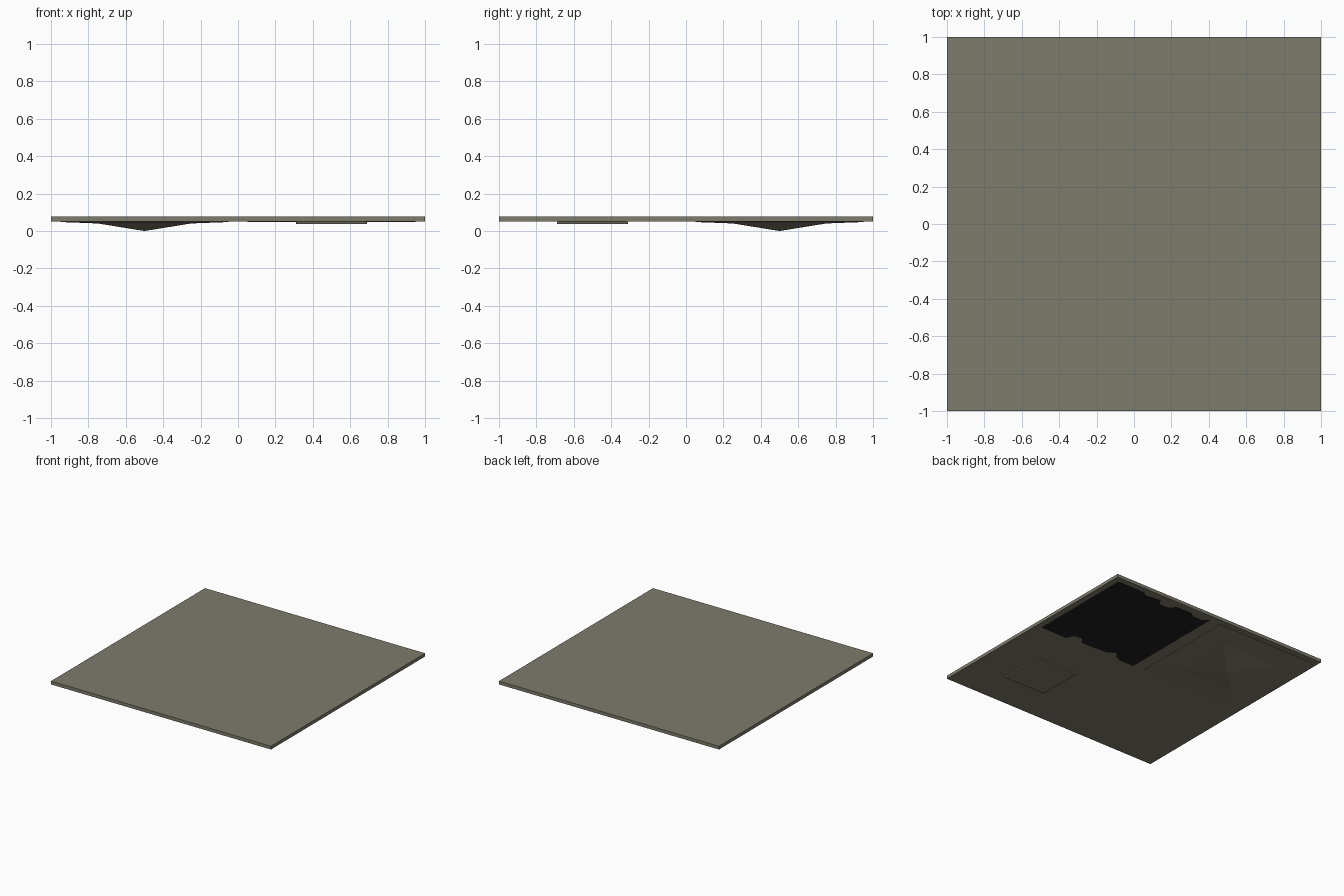
import bpy, bmesh

if "Cube" in bpy.data.objects:
    bpy.data.objects.remove(bpy.data.objects["Cube"])


def material(name, rgb):
    m = bpy.data.materials.new(name)
    m.diffuse_color = (*rgb, 1)
    m.use_nodes = True
    m.node_tree.nodes["Principled BSDF"].inputs["Base Color"].default_value = m.diffuse_color
    return m


stone = material("warm grey", (0.21, 0.2, 0.152))
black = material("black", (0.014, 0.014, 0.014))


def finish(name, bm, mat):
    bmesh.ops.recalc_face_normals(bm, faces=bm.faces[:])
    me = bpy.data.meshes.new(name)
    bm.to_mesh(me)
    bm.free()
    me.materials.append(mat)
    ob = bpy.data.objects.new(name, me)
    bpy.context.collection.objects.link(ob)
    return ob


def slab(name, cx, cy, half, z0, z1, mat):
    bm = bmesh.new()
    bmesh.ops.create_cube(bm, size=1)
    for v in bm.verts:
        v.co = (cx + v.co.x * 2 * half, cy + v.co.y * 2 * half,
                z0 if v.co.z < 0 else z1)
    return finish(name, bm, mat)


# Main square slab
slab("slab", 0, 0, 1, 0.05, 0.077, stone)

# Small raised pad under one quarter, softened rim
pad = slab("pad", 0.5, -0.5, 0.19, 0.037, 0.05, stone)
bevel = pad.modifiers.new("soft rim", 'BEVEL')
bevel.width = 0.005
bevel.segments = 2

# Shallow peak hanging under another quarter: square rings to a point
bm = bmesh.new()
rings = []
for half, z in ((0.45, 0.05), (0.45, 0.048), (0.25, 0.0405)):
    rings.append([bm.verts.new((-0.5 + sx * half, 0.5 + sy * half, z))
                  for sx, sy in ((-1, -1), (1, -1), (1, 1), (-1, 1))])
tip = bm.verts.new((-0.5, 0.5, 0))
bm.faces.new(rings[0])
for i in range(4):
    j = (i + 1) % 4
    for lo, hi in zip(rings, rings[1:]):
        bm.faces.new((lo[i], lo[j], hi[j], hi[i]))
    bm.faces.new((rings[-1][i], rings[-1][j], tip))
finish("peak", bm, stone)

# Thin black patch with two ragged edges
outline = [(0.05, 0.05), (0.18, 0.05), (0.23, 0.07), (0.27, 0.12), (0.34, 0.08),
           (0.45, 0.07), (0.57, 0.07), (0.61, 0.12), (0.68, 0.11), (0.71, 0.05),
           (0.95, 0.05), (0.95, 0.95), (0.69, 0.95), (0.66, 0.92), (0.53, 0.94),
           (0.49, 0.89), (0.41, 0.89), (0.37, 0.94), (0.22, 0.94), (0.18, 0.91),
           (0.10, 0.91), (0.05, 0.95)]
bm = bmesh.new()
face = bm.faces.new([bm.verts.new((x, y, 0.0485)) for x, y in outline])
ext = bmesh.ops.extrude_face_region(bm, geom=[face])
for v in ext["geom"]:
    if isinstance(v, bmesh.types.BMVert):
        v.co.z = 0.0502
finish("dark_patch", bm, black)
